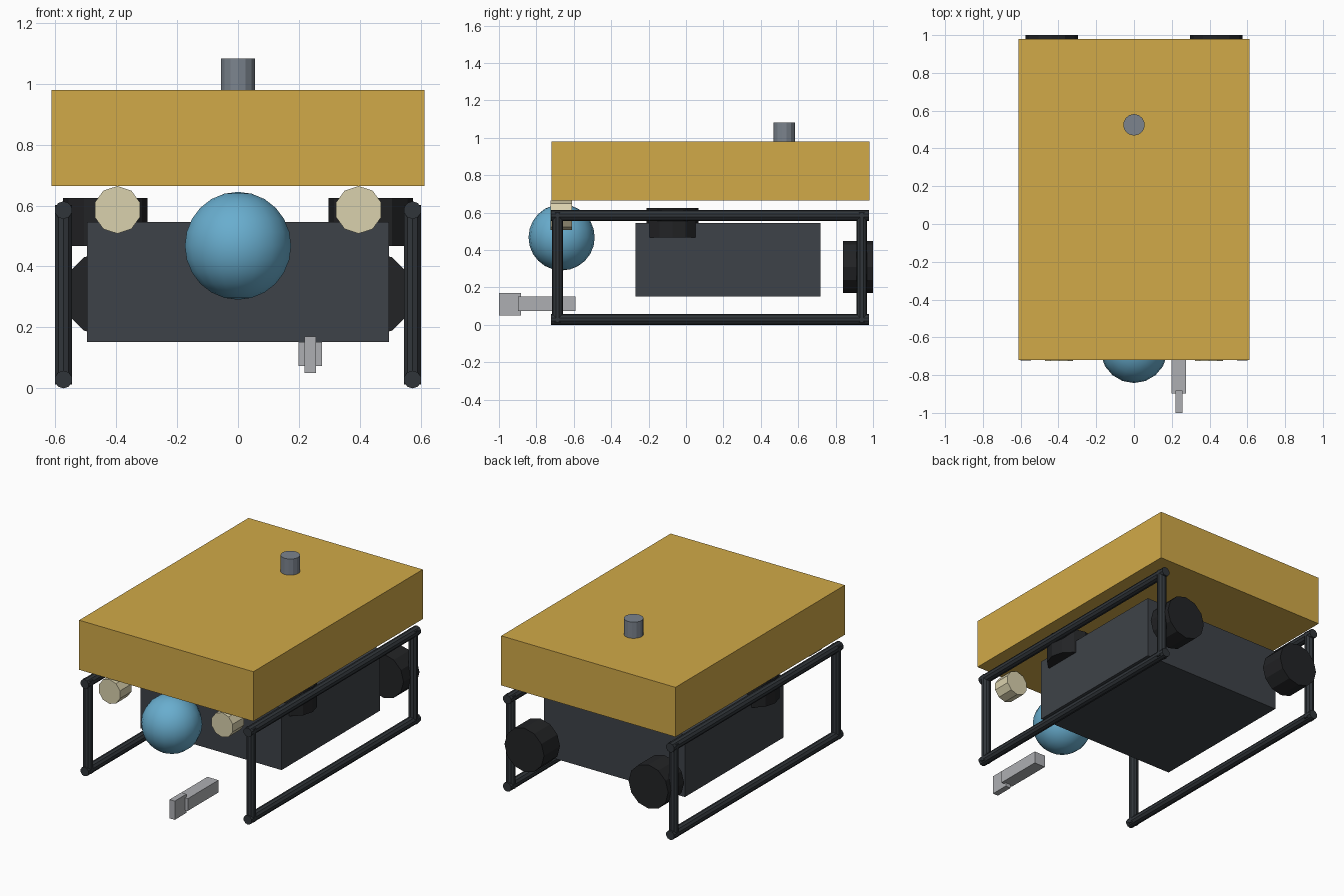
import bpy
from math import pi

if "Cube" in bpy.data.objects:
    bpy.data.objects.remove(bpy.data.objects["Cube"])


def material(name, r, g, b):
    m = bpy.data.materials.new(name)
    m.diffuse_color = (r, g, b, 1)
    m.use_nodes = True
    m.node_tree.nodes["Principled BSDF"].inputs["Base Color"].default_value = m.diffuse_color
    return m


YELLOW = material("float_yellow", 0.64, 0.40, 0.065)
DARK = material("hull_grey", 0.048, 0.055, 0.065)
FRAME = material("frame_grey", 0.03, 0.036, 0.042)
BLACK = material("thruster_black", 0.016, 0.017, 0.019)
BLUE = material("dome_blue", 0.14, 0.42, 0.62)
CREAM = material("lamp_cream", 0.70, 0.64, 0.42)
STEEL = material("beacon_grey", 0.20, 0.23, 0.27)
SILVER = material("gripper_grey", 0.42, 0.43, 0.45)


def finish(name, mat):
    ob = bpy.context.object
    ob.name = name
    ob.data.materials.append(mat)
    return ob


def box(name, mat, x, y, z):
    """Box from (min, max) ranges."""
    bpy.ops.mesh.primitive_cube_add(size=1, location=[sum(r) / 2 for r in (x, y, z)])
    ob = finish(name, mat)
    ob.scale = [r[1] - r[0] for r in (x, y, z)]
    bpy.ops.object.transform_apply(location=False, rotation=False, scale=True)


def cyl(name, mat, axis, center, radius, length, sides):
    """Cylinder along the y or z axis."""
    rot = (pi / 2, 0, 0) if axis == "y" else (0, 0, 0)
    bpy.ops.mesh.primitive_cylinder_add(vertices=sides, radius=radius, depth=length,
                                        location=center, rotation=rot)
    finish(name, mat)


# Float block, pressure hull and beacon
box("float_block", YELLOW, (-0.612, 0.612), (-0.72, 0.98), (0.665, 0.98))
box("hull", DARK, (-0.495, 0.495), (-0.27, 0.718), (0.152, 0.546))
cyl("beacon", STEEL, "z", (0, 0.525, 1.025), 0.057, 0.115, 14)

# Parts mirrored left and right
for side, s in (("left", -1), ("right", 1)):
    x = 0.573 * s
    # Skid frame
    for level, z in (("lower", 0.029), ("upper", 0.585)):
        cyl(f"{side}_{level}_rail", FRAME, "y", (x, 0.128, z), 0.029, 1.70, 10)
    for end, y in (("front", -0.687), ("rear", 0.94)):
        cyl(f"{side}_{end}_post", FRAME, "z", (x, y, 0.307), 0.029, 0.59, 10)
    # Thrusters
    cyl(f"{side}_rear_thruster", BLACK, "y", (0.436 * s, 0.92, 0.31), 0.139, 0.16, 12)
    cyl(f"{side}_vertical_thruster", BLACK, "z", (0.436 * s, -0.072, 0.546), 0.139, 0.158, 12)
    # Lamps
    cyl(f"{side}_lamp", CREAM, "y", (0.396 * s, -0.667, 0.586), 0.078, 0.115, 10)

# Camera dome
bpy.ops.mesh.primitive_uv_sphere_add(segments=18, ring_count=12, radius=0.177,
                                     location=(0, -0.665, 0.468))
finish("camera_dome", BLUE)
bpy.ops.object.shade_smooth()

# Gripper arm and jaw
box("gripper_arm", SILVER, (0.198, 0.276), (-0.898, -0.59), (0.074, 0.152))
box("gripper_jaw", SILVER, (0.219, 0.256), (-1.0, -0.882), (0.051, 0.17))
